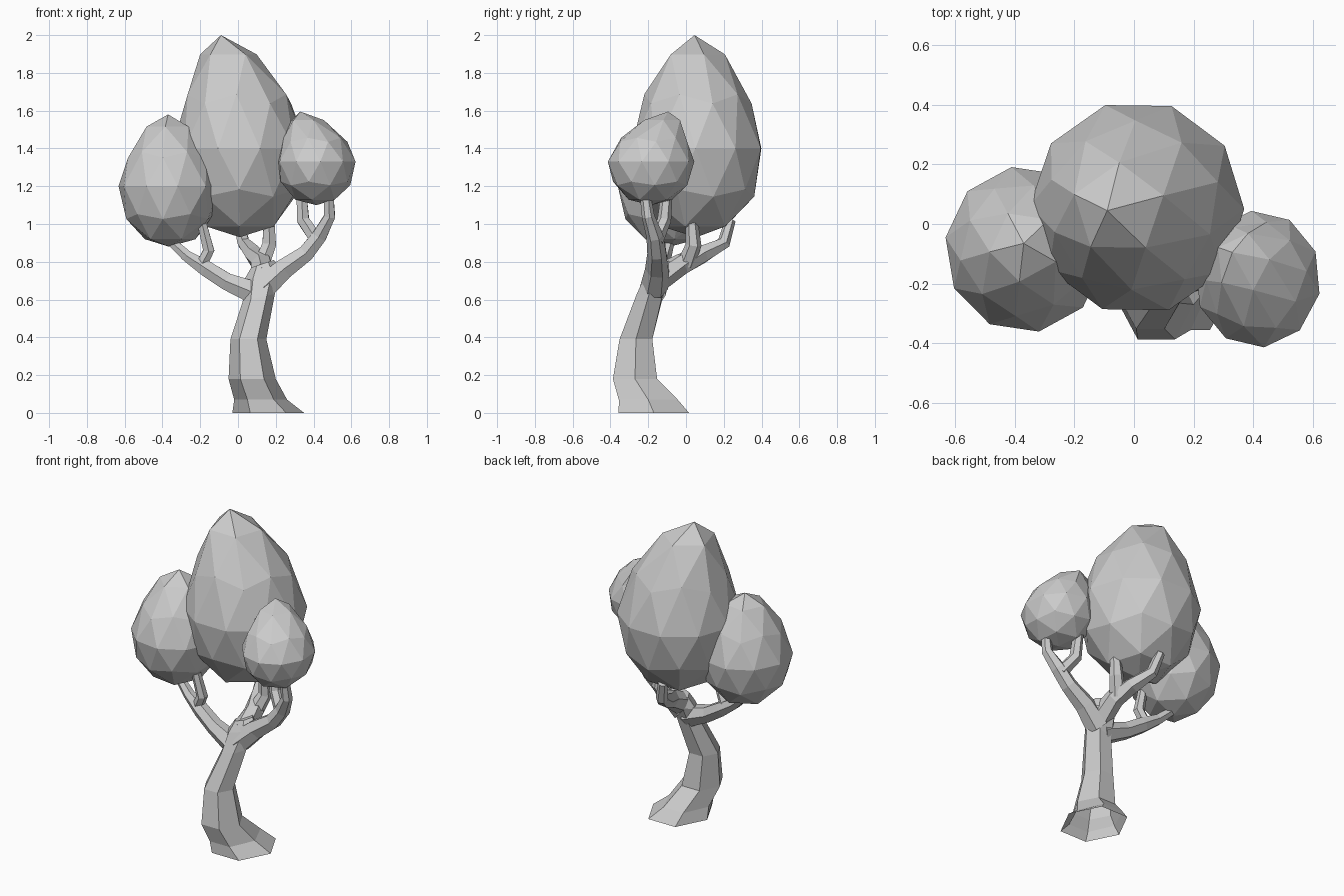
import bpy, bmesh
from math import cos, sin, tau
from mathutils import Vector, Matrix

if "Cube" in bpy.data.objects:
    bpy.data.objects.remove(bpy.data.objects["Cube"])


def finish(bm, name):
    bmesh.ops.recalc_face_normals(bm, faces=bm.faces[:])
    mesh = bpy.data.meshes.new(name)
    bm.to_mesh(mesh)
    bm.free()
    obj = bpy.data.objects.new(name, mesh)
    bpy.context.collection.objects.link(obj)
    return obj


def skin_rings(bm, rings):
    """Join successive vertex rings with quads."""
    for a, b in zip(rings, rings[1:]):
        n = len(a)
        for i in range(n):
            j = (i + 1) % n
            bm.faces.new((a[i], a[j], b[j], b[i]))


def trunk(name, sections, sides=6):
    """Horizontal rings (x, y, z, rx, ry), tilt raises the +x side."""
    bm = bmesh.new()
    rings = []
    for x, y, z, rx, ry, tilt in sections:
        rings.append([bm.verts.new((x + rx * cos(tau * i / sides),
                                    y + ry * sin(tau * i / sides),
                                    z + tilt * cos(tau * i / sides)))
                      for i in range(sides)])
    skin_rings(bm, rings)
    bm.faces.new(rings[-1])
    return finish(bm, name)


def branch(name, path, sides=6):
    """Tapered tube along points (x, y, z, radius)."""
    bm = bmesh.new()
    pts = [Vector(p[:3]) for p in path]
    rings = []
    for k, p in enumerate(pts):
        t = (pts[min(k + 1, len(pts) - 1)] - pts[max(k - 1, 0)]).normalized()
        u = Vector((0, 1, 0))
        u = (u - t * u.dot(t)).normalized()
        v = t.cross(u)
        r = path[k][3]
        rings.append([bm.verts.new(p + r * (u * cos(tau * i / sides) + v * sin(tau * i / sides)))
                      for i in range(sides)])
    skin_rings(bm, rings)
    bm.faces.new(rings[0])
    bm.faces.new(rings[-1])
    return finish(bm, name)


def crown(name, centre, radius, up, down, tip, spin):
    """Egg-shaped low-poly leaf ball with an off-centre pointed tip."""
    bm = bmesh.new()
    bmesh.ops.create_icosphere(bm, subdivisions=2, radius=1,
                               matrix=Matrix.Rotation(spin, 4, 'Z'))
    for v in bm.verts:
        x, y, t = v.co
        h = max(t, 0)
        taper = 1 - 0.2 * h
        lean = h ** 3
        v.co = (centre[0] + x * radius[0] * taper + tip[0] * lean,
                centre[1] + y * radius[1] * taper + tip[1] * lean,
                centre[2] + (up * h ** 1.15 if t > 0 else down * max(t, -0.97) / 0.97))
    return finish(bm, name)


# Curved trunk with flared, open base
trunk("trunk", [
    (0.16, -0.17, 0.00, 0.19, 0.215, 0),
    (0.12, -0.20, 0.07, 0.14, 0.18, 0),
    (0.075, -0.27, 0.18, 0.125, 0.135, 0),
    (0.055, -0.265, 0.39, 0.095, 0.10, 0),
    (0.11, -0.195, 0.61, 0.085, 0.08, 0.02),
    (0.13, -0.145, 0.73, 0.10, 0.075, 0.03),
    (0.13, -0.125, 0.79, 0.06, 0.055, 0.02),
])

# Left limb and its twig
branch("left_branch", [
    (0.10, -0.175, 0.63, 0.07), (-0.06, -0.15, 0.695, 0.052),
    (-0.17, -0.13, 0.765, 0.048), (-0.27, -0.11, 0.83, 0.034), (-0.38, -0.08, 0.93, 0.025)])
branch("left_twig", [
    (-0.20, -0.125, 0.77, 0.035), (-0.155, -0.14, 0.86, 0.034), (-0.19, -0.15, 1.00, 0.028)])

# Right limb and its twig
branch("right_branch", [
    (0.13, -0.17, 0.66, 0.075), (0.24, -0.155, 0.76, 0.062), (0.36, -0.155, 0.845, 0.05),
    (0.43, -0.165, 0.935, 0.045), (0.485, -0.20, 1.04, 0.034), (0.48, -0.22, 1.18, 0.027)])
branch("right_twig", [
    (0.42, -0.16, 0.91, 0.04), (0.345, -0.115, 1.02, 0.037), (0.335, -0.10, 1.18, 0.03)])

# Rear limb and its twig
branch("rear_branch", [
    (0.13, -0.15, 0.71, 0.07), (0.125, -0.02, 0.79, 0.058), (0.085, 0.09, 0.84, 0.05),
    (0.03, 0.20, 0.90, 0.036), (0.00, 0.235, 1.02, 0.028)])
branch("rear_twig", [
    (0.125, 0.00, 0.79, 0.048), (0.165, 0.04, 0.89, 0.042), (0.165, 0.03, 1.02, 0.032)])

# Three leaf crowns
crown("main_crown", (0.01, 0.055, 1.40), (0.36, 0.36), 0.60, 0.47, (-0.10, -0.01), 0.3)
crown("left_crown", (-0.365, -0.085, 1.20), (0.27, 0.28), 0.38, 0.32, (-0.005, 0.02), 0.8)
crown("right_crown", (0.415, -0.185, 1.33), (0.212, 0.23), 0.265, 0.23, (-0.085, 0.09), 0.1)
